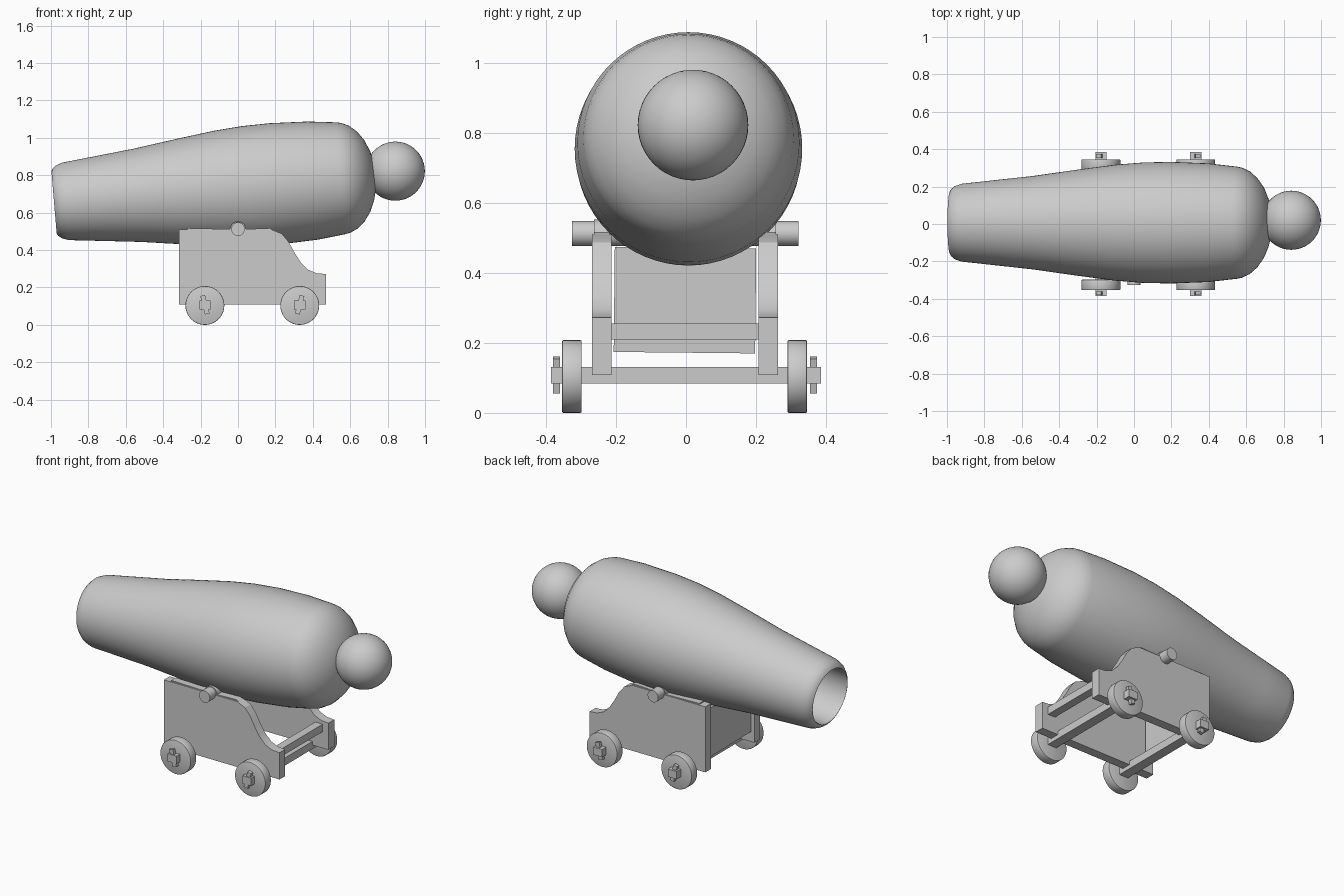
import bpy, bmesh, math
from mathutils import Matrix, Vector

cube = bpy.data.objects.get("Cube")
if cube:
    bpy.data.objects.remove(cube, do_unlink=True)

metal = bpy.data.materials.new("plain grey")
metal.use_nodes = True
GREY = (0.6, 0.6, 0.6, 1)
metal.diffuse_color = GREY
metal.node_tree.nodes["Principled BSDF"].inputs["Base Color"].default_value = GREY


def finish(name, bm, smooth=None, loc=(0, 0, 0), rot_y=0.0, rot_x=0.0):
    bmesh.ops.recalc_face_normals(bm, faces=bm.faces)
    mesh = bpy.data.meshes.new(name)
    bm.to_mesh(mesh)
    bm.free()
    mesh.materials.append(metal)
    ob = bpy.data.objects.new(name, mesh)
    bpy.context.collection.objects.link(ob)
    ob.location = loc
    ob.rotation_euler = (rot_x, rot_y, 0)
    if smooth:
        bpy.ops.object.select_all(action='DESELECT')
        ob.select_set(True)
        bpy.context.view_layer.objects.active = ob
        bpy.ops.object.shade_smooth_by_angle(angle=math.radians(smooth))
    return ob


def box(name, size, loc, rot_y=0.0, rot_x=0.0):
    bm = bmesh.new()
    bmesh.ops.create_cube(bm, size=1)
    bmesh.ops.scale(bm, vec=size, verts=bm.verts)
    return finish(name, bm, None, loc, rot_y, rot_x)


def rod(name, radius, length, loc, sides=32, bevel=0.0):
    # cylinder lying along y
    bm = bmesh.new()
    bmesh.ops.create_cone(bm, cap_ends=True, segments=sides, radius1=radius,
                          radius2=radius, depth=length,
                          matrix=Matrix.Rotation(math.pi / 2, 4, 'X'))
    if bevel:
        rims = [e for e in bm.edges if abs(e.verts[0].co.y - e.verts[1].co.y) < 1e-5]
        bmesh.ops.bevel(bm, geom=rims, offset=bevel, segments=2, affect='EDGES', profile=0.5)
    return finish(name, bm, 35, loc)


def extrude_xz(name, points, y0, y1):
    # flat outline in xz pushed along y
    bm = bmesh.new()
    face = bm.faces.new([bm.verts.new((x, y0, z)) for x, z in points])
    new = bmesh.ops.extrude_face_region(bm, geom=[face])["geom"]
    bmesh.ops.translate(bm, vec=(0, y1 - y0, 0),
                        verts=[v for v in new if isinstance(v, bmesh.types.BMVert)])
    return finish(name, bm, 25)


def lathe(name, profile, steps, loc, tilt):
    # profile of (axial position, radius) turned around the x axis
    bm = bmesh.new()
    verts = [bm.verts.new((t, 0, r)) for t, r in profile]
    edges = [bm.edges.new(pair) for pair in zip(verts, verts[1:])]
    bmesh.ops.spin(bm, geom=verts + edges, cent=(0, 0, 0), axis=(1, 0, 0),
                   angle=2 * math.pi, steps=steps)
    bmesh.ops.remove_doubles(bm, verts=bm.verts, dist=0.0005)
    return finish(name, bm, 40, loc, tilt)


# Barrel: rear cap, swelling body, rounded muzzle and bore
barrel_profile = [
    (0.735, 0), (0.735, 0.07), (0.72, 0.13), (0.695, 0.19), (0.66, 0.24),
    (0.62, 0.275), (0.58, 0.294), (0.55, 0.3), (0.4, 0.317), (0.2, 0.325),
    (0.05, 0.322), (-0.1, 0.31), (-0.3, 0.284), (-0.54, 0.25), (-0.75, 0.227),
    (-0.925, 0.208), (-0.96, 0.196), (-0.98, 0.18), (-0.987, 0.167),
    (-0.975, 0.163), (-0.4, 0.163), (-0.4, 0)]
lathe("barrel", barrel_profile, 64, (0, 0.007, 0.738), math.radians(-4.8))

# Round knob at the rear of the barrel
bm = bmesh.new()
bmesh.ops.create_uvsphere(bm, u_segments=48, v_segments=24, radius=0.158)
finish("rear_knob", bm, 60, (0.841, 0.02, 0.822))

# Pivot rod through both side cheeks
rod("pivot_rod", 0.036, 0.646, (0, -0.002, 0.512))

# Side cheeks with a swept rear shoulder
cheek = [(-0.315, 0.108), (0.47, 0.108), (0.47, 0.272), (0.42, 0.276),
         (0.375, 0.295), (0.335, 0.335), (0.3, 0.39), (0.27, 0.445),
         (0.235, 0.487), (0.18, 0.51), (-0.315, 0.51)]
arc = [math.pi * i / 10 for i in range(11)]
for side, label in ((1, "left"), (-1, "right")):
    mid = side * 0.238 - 0.003
    extrude_xz(label + "_cheek", cheek, mid - 0.028, mid + 0.028)
    # thin strap that arches over the pivot rod
    outer = [(0.042 * math.cos(a), 0.512 + 0.04 * math.sin(a)) for a in arc]
    strap = [(0.19, 0.509), (0.17, 0.517)] + outer + [(-0.27, 0.517), (-0.27, 0.509)]
    extrude_xz(label + "_strap", strap, mid - 0.022, mid + 0.022)

# Cross boards between the cheeks
box("front_board", (0.045, 0.404, 0.3), (-0.275, -0.003, 0.322), rot_x=math.radians(-0.6))
box("rear_bar", (0.05, 0.424, 0.046), (0.405, -0.002, 0.232))

# Axles, wheels and locking pins
for x, label, lean in ((-0.177, "front", -14), (0.33, "rear", 14)):
    box(label + "_axle", (0.06, 0.772, 0.047), (x, 0, 0.107))
    for side, hand in ((1, "left"), (-1, "right")):
        prefix = label + "_" + hand
        rod(prefix + "_wheel", 0.104, 0.056, (x, side * 0.322 - 0.004, 0.104), 40, 0.004)
        box(prefix + "_pin", (0.026, 0.02, 0.102), (x, side * 0.367 - 0.003, 0.108),
            rot_y=math.radians(lean))
